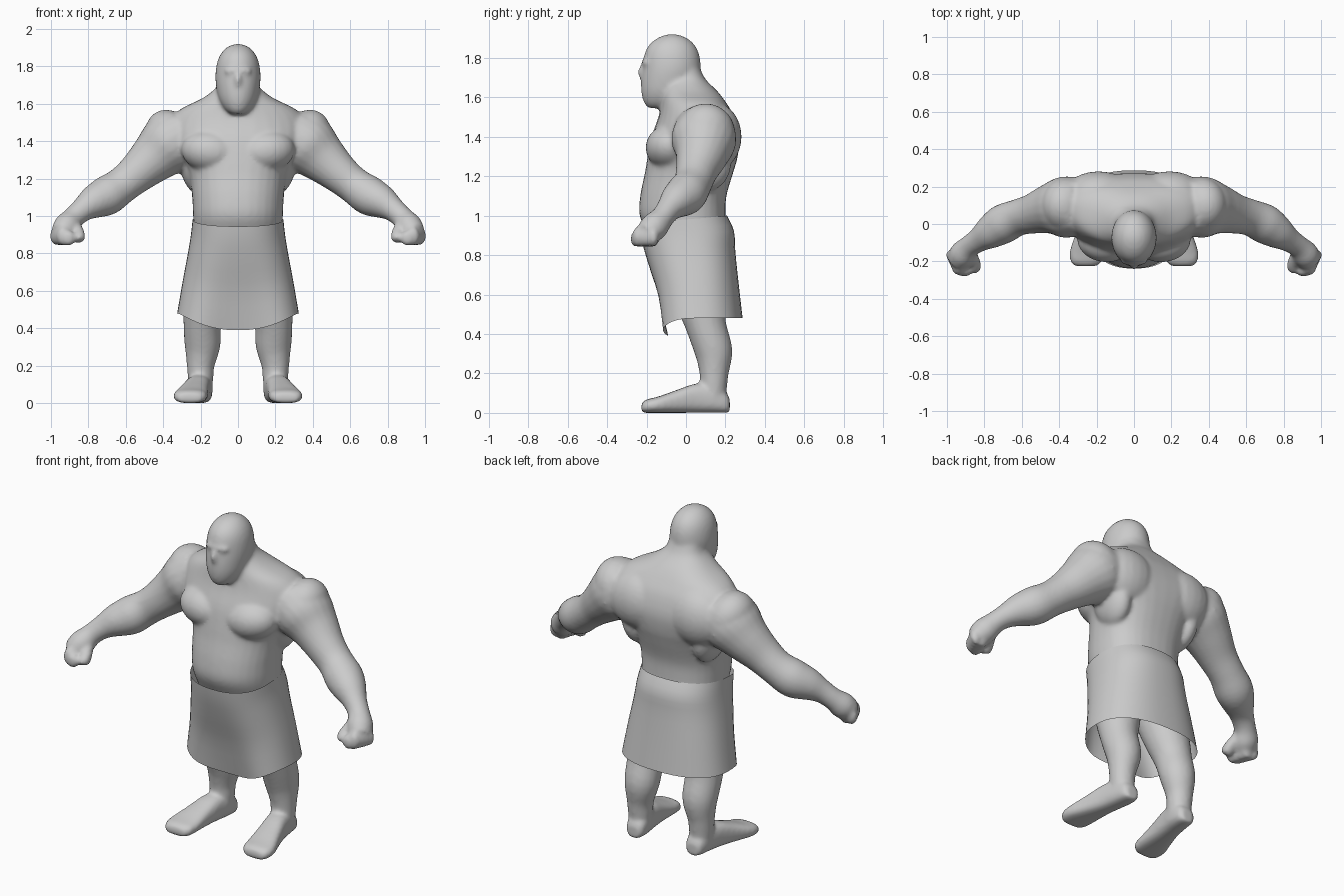
import bpy, bmesh, math
from mathutils import Vector, Matrix

if "Cube" in bpy.data.objects:
    bpy.data.objects.remove(bpy.data.objects["Cube"])


def spline(rows, n=4):
    """Catmull-Rom resampling of tuples."""
    out = []
    for i in range(len(rows) - 1):
        a, b = rows[max(i - 1, 0)], rows[i]
        c, d = rows[i + 1], rows[min(i + 2, len(rows) - 1)]
        for k in range(n):
            t = k / n
            out.append(tuple(0.5 * (2 * q + (r - p) * t + (2 * p - 5 * q + 4 * r - s) * t * t
                                    + (3 * q - p - 3 * r + s) * t ** 3)
                             for p, q, r, s in zip(a, b, c, d)))
    return out + [tuple(rows[-1])]


def oval(a, e=2.0):
    c, s = math.cos(a), math.sin(a)
    return (math.copysign(abs(c) ** (2 / e), c), math.copysign(abs(s) ** (2 / e), s))


def angles(n):
    return [2 * math.pi * i / n for i in range(n)]


def loft(bm, rings, cap=True):
    vs = [[bm.verts.new(p) for p in r] for r in rings]
    n = len(vs[0])
    for a, b in zip(vs, vs[1:]):
        for i in range(n):
            bm.faces.new((a[i], a[(i + 1) % n], b[(i + 1) % n], b[i]))
    if cap:
        bm.faces.new(vs[0][::-1])
        bm.faces.new(vs[-1])


def stack(bm, rows, e=2.0, bend=0.0):
    """Horizontal sections: z, half width, front y, back y."""
    rings = []
    for z, rx, y0, y1 in spline(rows):
        ring = []
        for a in angles(32):
            c, s = oval(a, e)
            x = rx * c
            ring.append((x, (y0 + y1) / 2 + (y1 - y0) / 2 * s + bend * x * x, z))
        rings.append(ring)
    loft(bm, rings)


def tube(bm, rows, side):
    """Round limb: x, y, z, radius."""
    pts = spline(rows)
    rings = []
    for i, (x, y, z, r) in enumerate(pts):
        t = Vector(pts[min(i + 1, len(pts) - 1)][:3]) - Vector(pts[max(i - 1, 0)][:3])
        t.normalize()
        u = t.cross(Vector((0.3, 1, 0))).normalized()
        v = t.cross(u)
        ring = [Vector((x, y, z)) + r * (math.cos(a) * u + math.sin(a) * v) for a in angles(20)]
        rings.append([(p.x * side, p.y, p.z) for p in ring])
    loft(bm, rings)


def ball(bm, c, r, tilt=0.0):
    m = Matrix.Translation(c) @ Matrix.Rotation(tilt, 4, 'Y') @ Matrix.Diagonal((*r, 1))
    bmesh.ops.create_uvsphere(bm, u_segments=24, v_segments=16, radius=1, matrix=m)


def finish(bm, name):
    bmesh.ops.recalc_face_normals(bm, faces=bm.faces)
    for f in bm.faces:
        f.smooth = True
    me = bpy.data.meshes.new(name)
    bm.to_mesh(me)
    bm.free()
    ob = bpy.data.objects.new(name, me)
    bpy.context.collection.objects.link(ob)
    return ob


body = bmesh.new()

# Torso, with neck and sloping shoulders
stack(body, [(0.72, .2, -.1, .16), (0.9, .232, -.19, .2), (1.0, .24, -.235, .2),
             (1.1, .245, -.232, .205), (1.22, .262, -.208, .24), (1.3, .3, -.195, .262),
             (1.4, .37, -.175, .27), (1.5, .37, -.14, .245), (1.57, .31, -.125, .205),
             (1.63, .19, -.12, .16), (1.69, .115, -.11, .1), (1.75, .095, -.1, .07)], 2.3, 0.25)

# Head
stack(body, [(1.545, .035, -.19, -.1), (1.57, .07, -.212, -.03), (1.62, .1, -.226, .03),
             (1.68, .115, -.228, .065), (1.75, .121, -.22, .075), (1.82, .112, -.21, .066),
             (1.87, .09, -.183, .04), (1.905, .055, -.135, -.005), (1.92, .015, -.085, -.055)])
ball(body, (0, -.207, 1.725), (.022, .037, .05))
ball(body, (0, -.2, 1.775), (.075, .025, .022))

for s in (-1, 1):
    # Chest, back and shoulder muscles
    ball(body, (s * .145, -.08, 1.345), (.16, .125, .115), s * -.15)
    ball(body, (s * .19, .15, 1.4), (.19, .132, .17))
    ball(body, (s * .235, .1, 1.27), (.075, .13, .15), s * .15)
    ball(body, (s * .36, .1, 1.415), (.13, .15, .16), s * .5)

    # Arm
    tube(body, [(.28, .09, 1.44, .15), (.37, .09, 1.38, .165), (.45, .08, 1.31, .135),
                (.54, .055, 1.23, .108), (.62, .035, 1.165, .098), (.7, 0, 1.11, .106),
                (.77, -.045, 1.075, .09), (.83, -.085, 1.035, .066), (.88, -.12, .99, .06),
                (.915, -.16, .945, .072), (.94, -.2, .905, .062)], s)

    # Fist: curled fingers and thumb
    for k in range(4):
        ball(body, (s * (.972 - .012 * k), -.165 - .027 * k, .893), (.034, .027, .05))
        ball(body, (s * (.935 - .009 * k), -.165 - .03 * k, .882), (.04, .026, .042))
    tube(body, [(.875, -.15, .96, .03), (.855, -.2, .915, .033),
                (.85, -.235, .88, .034), (.848, -.245, .865, .02)], s)

    # Leg
    tube(body, [(.125, .03, .85, .12), (.145, .04, .7, .13), (.175, .075, .55, .12),
                (.19, .105, .43, .102), (.19, .14, .31, .096), (.2, .142, .2, .074),
                (.2, .14, .13, .068), (.2, .14, .04, .06)], s)

    # Foot: y, centre x, half width, height
    rings = []
    for y, cx, rx, h in spline([(.222, .195, .03, .07), (.205, .195, .052, .1),
                                (.14, .2, .064, .14), (.05, .215, .067, .148),
                                (-.05, .235, .077, .115), (-.14, .252, .09, .083),
                                (-.2, .256, .084, .068), (-.226, .258, .055, .05)]):
        ring = []
        for a in angles(24):
            c, q = oval(a, 2.7)
            ring.append((s * (cx + rx * c), y, h / 2 * (1 + q)))
        rings.append(ring)
    loft(body, rings)

# Fuse the body parts into one smooth skin
man = finish(body, "body")
rm = man.modifiers.new("fuse", 'REMESH')
rm.mode = 'VOXEL'
rm.voxel_size = 0.011
rm.use_smooth_shade = True
sm = man.modifiers.new("soften", 'SMOOTH')
sm.factor = 0.5
sm.iterations = 8

# Skirt: open cloth shell, sagging between the legs at the front
cloth = bmesh.new()
rings = []
for t, rx, y0, y1 in spline([(0, .243, -.238, .208), (.15, .251, -.226, .243), (.35, .267, -.205, .25),
                             (.65, .295, -.175, .266), (1, .325, -.165, .287)], 3):
    ring = []
    for a in angles(48):
        c, q = oval(a, 2.4)
        front = max(0, -math.sin(a))
        top = .98 + .02 * math.sin(a) - .015 * front
        hem = .48 - .09 * front ** 2.5
        y = (y0 + y1) / 2 + (y1 - y0) / 2 * q + .075 * t ** 1.5 * front ** 8
        ring.append((rx * c, y, top + (hem - top) * t))
    rings.append(ring)
loft(cloth, rings, cap=False)
finish(cloth, "skirt")
